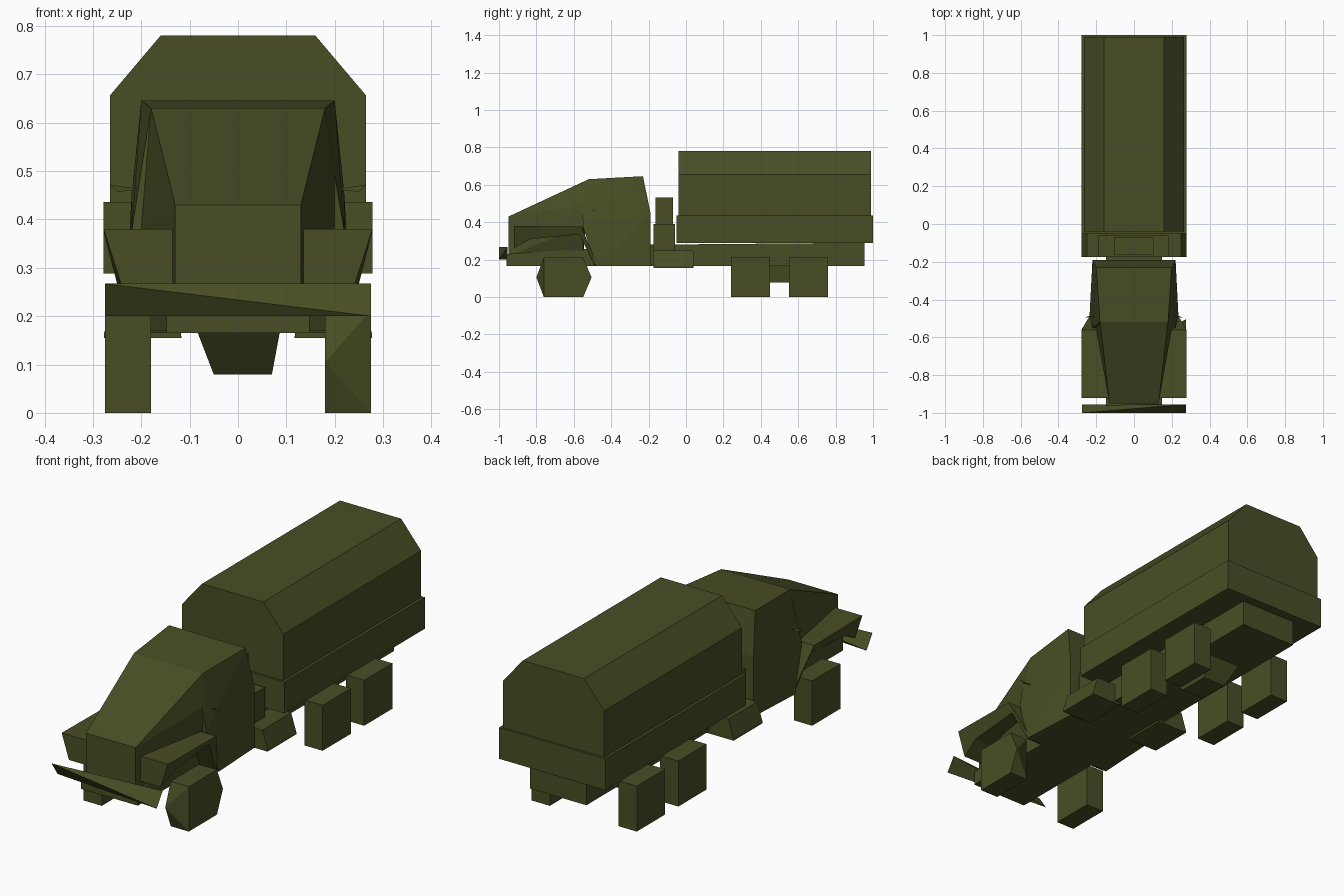
import bpy, bmesh

cube = bpy.data.objects.get("Cube")
if cube:
    bpy.data.objects.remove(cube, do_unlink=True)

olive = bpy.data.materials.new("olive_green")
olive.use_nodes = True
COLOUR = (0.065, 0.076, 0.018, 1)
olive.diffuse_color = COLOUR
olive.node_tree.nodes["Principled BSDF"].inputs["Base Color"].default_value = COLOUR


def finish(name, bm):
    bmesh.ops.recalc_face_normals(bm, faces=bm.faces)
    mesh = bpy.data.meshes.new(name)
    bm.to_mesh(mesh)
    bm.free()
    mesh.materials.append(olive)
    obj = bpy.data.objects.new(name, mesh)
    bpy.context.collection.objects.link(obj)
    return obj


def hull(name, points):
    """Faceted convex part around its corner points."""
    bm = bmesh.new()
    for p in points:
        bm.verts.new(p)
    bmesh.ops.convex_hull(bm, input=bm.verts)
    bmesh.ops.dissolve_limit(bm, angle_limit=0.01, verts=bm.verts, edges=bm.edges)
    return finish(name, bm)


def box(name, xs, ys, zs):
    return hull(name, [(x, y, z) for x in xs for y in ys for z in zs])


def loft(name, ring_a, ring_b):
    """Solid between two matching rings of points."""
    bm = bmesh.new()
    a = [bm.verts.new(p) for p in ring_a]
    b = [bm.verts.new(p) for p in ring_b]
    bm.faces.new(a)
    bm.faces.new(b[::-1])
    for i in range(len(a)):
        j = (i + 1) % len(a)
        bm.faces.new((a[i], b[i], b[j], a[j]))
    return finish(name, bm)


def both(points):
    return [(s * x, y, z) for x, y, z in points for s in (1, -1)]


# Cargo bed and faceted canopy
box("cargo_bed", (-0.278, 0.278), (-0.05, 1.0), (0.288, 0.436))
hull("canopy", both([(x, y, z) for y in (-0.04, 0.99)
                     for x, z in ((0.265, 0.43), (0.265, 0.656), (0.16, 0.78))]))

# Chassis rail
rail = [(-0.96, 0.165), (0.955, 0.165), (0.955, 0.29), (-0.19, 0.28), (-0.96, 0.23)]
loft("chassis", [(-0.148, y, z) for y, z in rail], [(0.148, y, z) for y, z in rail])

# Cab
hull("cab", [(0.2, -0.555, 0.49)] + both([
    (0.18, -0.52, 0.63), (0.2, -0.23, 0.646), (0.22, -0.19, 0.45),
    (0.22, -0.19, 0.165), (0.235, -0.48, 0.165), (0.22, -0.55, 0.375)]))

# Hood running up into the windscreen
hull("hood", [(0.2, -0.555, 0.49)] + both([
    (0.13, -0.95, 0.43), (0.13, -0.95, 0.22), (0.18, -0.52, 0.63),
    (0.2, -0.55, 0.38), (0.13, -0.55, 0.2)]))

# Gear stowed between cab and bed
box("gear_box", (-0.188, 0.182), (-0.175, -0.06), (0.25, 0.39))
box("spare_stack", (-0.106, 0.104), (-0.163, -0.07), (0.38, 0.533))

# Twisted bumper
hull("bumper", [(-0.275, -1.0, 0.267), (-0.275, -0.955, 0.2),
                (0.275, -0.955, 0.267), (0.275, -1.0, 0.2)])

# Fender outline: y, z, outer x
fender = [(-0.92, 0.38, 0.278), (-0.56, 0.376, 0.278), (-0.47, 0.17, 0.225),
          (-0.49, 0.17, 0.225), (-0.57, 0.335, 0.25), (-0.83, 0.31, 0.25),
          (-0.92, 0.262, 0.24)]

for side, s in (("left", 1), ("right", -1)):
    loft("fender_" + side, [(s * 0.125, y, z) for y, z, x in fender],
         [(s * x, y, z) for y, z, x in fender])

    # Fuel tank with sloping outer wall
    hull("fuel_tank_" + side, [(s * x, y, z) for y in (-0.175, 0.04)
                               for x, z in ((0.117, 0.155), (0.125, 0.25),
                                            (0.25, 0.25), (0.277, 0.165), (0.277, 0.155))])

    # Thin mirror arm
    hull("mirror_" + side, [(s * 0.2, -0.49, 0.462), (s * 0.25, -0.494, 0.457),
                            (s * 0.265, -0.496, 0.472), (s * 0.24, -0.488, 0.46)])

    # Rear wheels
    for label, y in (("middle", 0.24), ("rear", 0.55)):
        box(f"{label}_wheel_{side}", (s * 0.18, s * 0.275), (y, y + 0.21), (0, 0.215))

# Front wheels, the left one with bulging corners
tyre = [(x, y, z) for x in (0.18, 0.275) for y in (-0.76, -0.55) for z in (0, 0.212)]
hull("front_wheel_left", tyre + [(0.18, -0.8, 0.105), (0.275, -0.505, 0.105)])
hull("front_wheel_right", [(-x, y, z) for x, y, z in tyre])

# Rear axle housing
hull("axle_housing", [(x, y, z) for y in (0.35, 0.65)
                      for x, z in ((-0.085, 0.17), (0.087, 0.17))]
     + [(x, y, 0.079) for y in (0.43, 0.58) for x in (-0.05, 0.07)])
